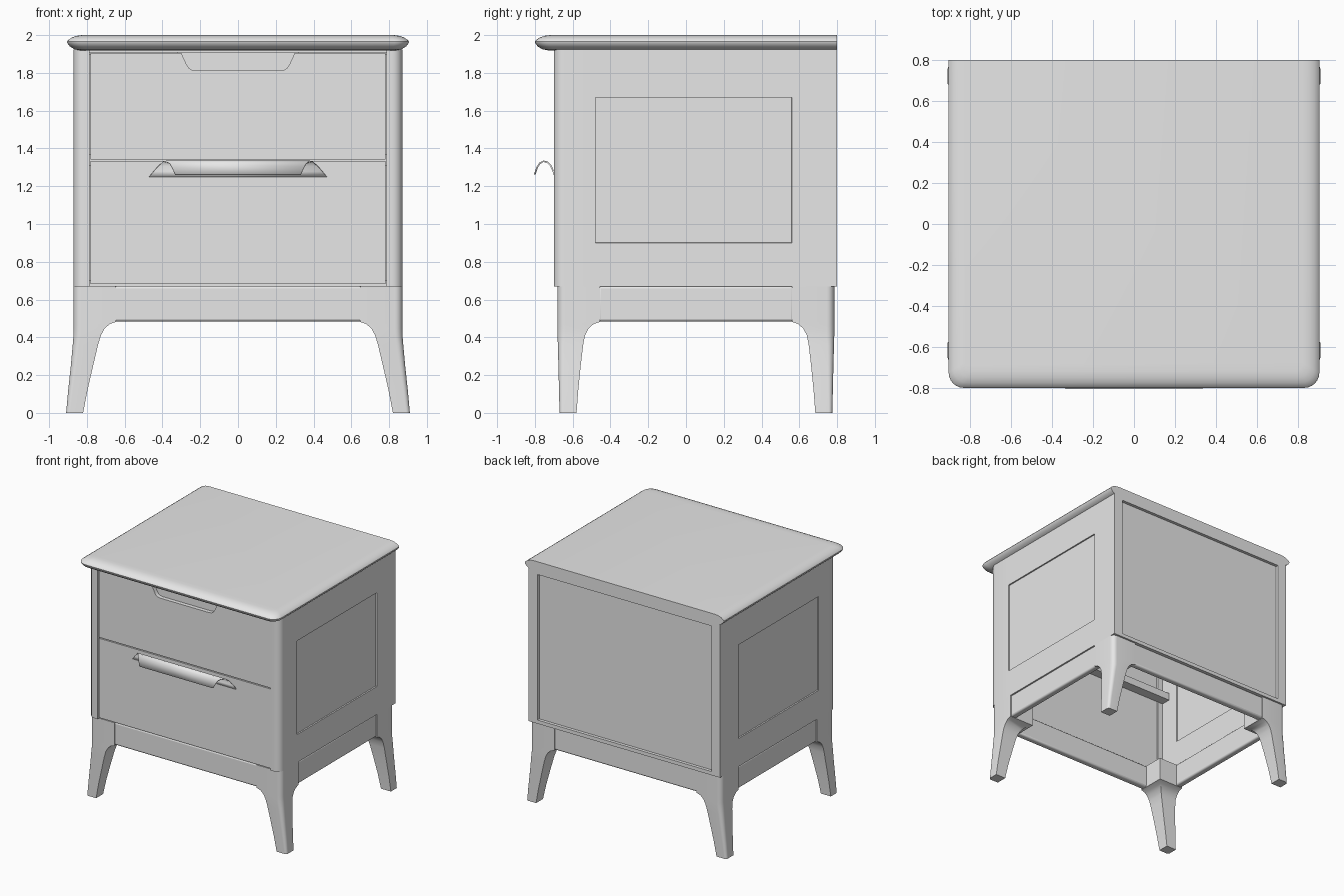
import bpy, bmesh, math
from mathutils import Vector

if "Cube" in bpy.data.objects:
    bpy.data.objects.remove(bpy.data.objects["Cube"], do_unlink=True)

grey = bpy.data.materials.new("plain_grey")
grey.use_nodes = True
grey.diffuse_color = (0.8, 0.8, 0.8, 1)
grey.node_tree.nodes["Principled BSDF"].inputs["Base Color"].default_value = (0.8, 0.8, 0.8, 1)


def finish(name, bm, angle=35):
    bmesh.ops.recalc_face_normals(bm, faces=bm.faces)
    mesh = bpy.data.meshes.new(name)
    bm.to_mesh(mesh)
    bm.free()
    mesh.materials.append(grey)
    ob = bpy.data.objects.new(name, mesh)
    bpy.context.collection.objects.link(ob)
    bpy.ops.object.select_all(action="DESELECT")
    ob.select_set(True)
    bpy.context.view_layer.objects.active = ob
    bpy.ops.object.shade_smooth_by_angle(angle=math.radians(angle))
    return ob


def loft(rings):
    """Closed solid through a list of equal-length point rings."""
    bm = bmesh.new()
    loops = [[bm.verts.new(p) for p in ring] for ring in rings]
    n = len(loops[0])
    for a, b in zip(loops, loops[1:]):
        for i in range(n):
            j = (i + 1) % n
            bm.faces.new((a[i], a[j], b[j], b[i]))
    bm.faces.new(loops[0])
    bm.faces.new(loops[-1])
    return bm


def box(name, x, y, z, bevel=0.0):
    ring = [(x[0], y[0]), (x[1], y[0]), (x[1], y[1]), (x[0], y[1])]
    ob = finish(name, loft([[(*p, h) for p in ring] for h in z]))
    if bevel:
        mod = ob.modifiers.new("soft_edges", "BEVEL")
        mod.width, mod.segments = bevel, 3
    return ob


def arc(cx, cy, r, start, end, steps=6):
    return [(cx + r * math.cos(math.radians(start + (end - start) * i / steps)),
             cy + r * math.sin(math.radians(start + (end - start) * i / steps)))
            for i in range(steps + 1)]


# Top slab: bullnose on the front and sides, flat at the back
rings = []
for inset, z in [(0.075, 1.918), (0.04, 1.925), (0.015, 1.94), (0.002, 1.957), (0, 1.965),
                 (0.005, 1.973), (0.025, 1.987), (0.05, 1.996), (0.08, 2.0)]:
    w, f, r = 0.905 - inset, -0.8 + inset, 0.075 - inset * 0.4
    right = [(w, 0.8)] + arc(w - r, f + r, r, 0, -90)
    outline = right + [(-x, y) for x, y in reversed(right)]
    rings.append([(x, y, z) for x, y in outline])
finish("top_slab", loft(rings), 40)

# Side walls with rounded front posts and a shallow recessed panel on both faces
wall = ([(0.87, 0.80)] + arc(0.815, -0.645, 0.055, 0, -90)
        + [(0.787, -0.70), (0.787, -0.65), (0.835, -0.65), (0.835, 0.74), (0.79, 0.74), (0.79, 0.80)])
for side, sx in (("left", 1), ("right", -1)):
    bm = loft([[(x * sx, y, z) for x, y in wall] for z in (0.67, 1.925)])
    for co, no in (((0, -0.48, 0), (0, 1, 0)), ((0, 0.56, 0), (0, 1, 0)),
                   ((0, 0, 0.90), (0, 0, 1)), ((0, 0, 1.67), (0, 0, 1))):
        bmesh.ops.bisect_plane(bm, geom=bm.verts[:] + bm.edges[:] + bm.faces[:],
                               plane_co=co, plane_no=no)
    bmesh.ops.recalc_face_normals(bm, faces=bm.faces)
    for f in [f for f in bm.faces if abs(f.normal.x) > 0.99]:
        c = f.calc_center_median()
        if -0.48 < c.y < 0.56 and 0.90 < c.z < 1.67:
            bmesh.ops.inset_region(bm, faces=[f], thickness=0.002, depth=-0.01)
    finish(side + "_side_wall", bm)

# Back panel set between the posts, with rails
box("back_panel", (-0.79, 0.79), (0.755, 0.775), (0.67, 1.92))
box("back_bottom_rail", (-0.79, 0.79), (0.74, 0.80), (0.67, 0.70))
box("back_top_rail", (-0.79, 0.79), (0.74, 0.80), (1.895, 1.92))

# Drawer fronts; the upper one has a finger notch in its top edge
box("lower_drawer_front", (-0.78, 0.78), (-0.693, -0.65), (0.682, 1.334))
half = [(0.78, 1.342), (0.78, 1.905), (0.30, 1.905), (0.275, 1.85), (0.262, 1.828),
        (0.245, 1.816), (0.22, 1.812)]
notched = half + [(-x, z) for x, z in reversed(half)]
finish("upper_drawer_front", loft([[(x, y, z) for x, z in notched] for y in (-0.693, -0.66)]))
box("notch_backing", (-0.32, 0.32), (-0.66, -0.645), (1.79, 1.92))
box("drawer_divider", (-0.835, 0.835), (-0.65, -0.57), (1.31, 1.37))
box("front_top_rail", (-0.79, 0.79), (-0.69, -0.65), (1.907, 1.925))

# Arched pull of the lower drawer, narrowing towards its lip
pull = [(-0.693, 1.25, 0.47), (-0.703, 1.28, 0.445), (-0.715, 1.308, 0.42), (-0.733, 1.327, 0.395),
        (-0.755, 1.332, 0.378), (-0.775, 1.321, 0.362), (-0.788, 1.30, 0.35), (-0.801, 1.262, 0.333)]
bm = bmesh.new()
rows = [[bm.verts.new((s * w, y, z)) for s in (-1, 1)] for y, z, w in pull]
for a, b in zip(rows, rows[1:]):
    bm.faces.new((a[0], a[1], b[1], b[0]))
handle = finish("drawer_pull", bm, 60)
mod = handle.modifiers.new("thickness", "SOLIDIFY")
mod.thickness, mod.offset = 0.008, 0

# Splayed legs: (z, outer x, outer y, width, corner radius), mirrored to four corners
sections = [(0, 0.91, 0.722, 0.09, 0.02), (0.12, 0.899, 0.725, 0.102, 0.025),
            (0.25, 0.885, 0.728, 0.118, 0.03), (0.36, 0.875, 0.731, 0.134, 0.035),
            (0.41, 0.871, 0.7325, 0.145, 0.04), (0.445, 0.87, 0.7325, 0.163, 0.04),
            (0.47, 0.87, 0.7325, 0.19, 0.04), (0.482, 0.87, 0.7325, 0.225, 0.04),
            (0.67, 0.87, 0.7325, 0.225, 0.04)]
mid_y = 0.0525
for end, sy in (("front", -1), ("back", 1)):
    for side, sx in (("left", 1), ("right", -1)):
        rings = []
        for z, xo, yo, w, r in sections:
            ring = [(xo - w, yo - w), (xo, yo - w)] + arc(xo - r, yo - r, r, 0, 90) + [(xo - w, yo)]
            rings.append([(x * sx, mid_y + y * sy, z) for x, y in ring])
        finish(f"{end}_{side}_leg", loft(rings))

# Aprons between the legs
for end, y in (("front", (-0.674, -0.62)), ("back", (0.725, 0.779))):
    box(end + "_apron", (-0.66, 0.66), y, (0.484, 0.672), 0.014)
for side, x in (("left", (0.81, 0.864)), ("right", (-0.864, -0.81))):
    box(side + "_apron", x, (-0.465, 0.57), (0.484, 0.672), 0.014)
